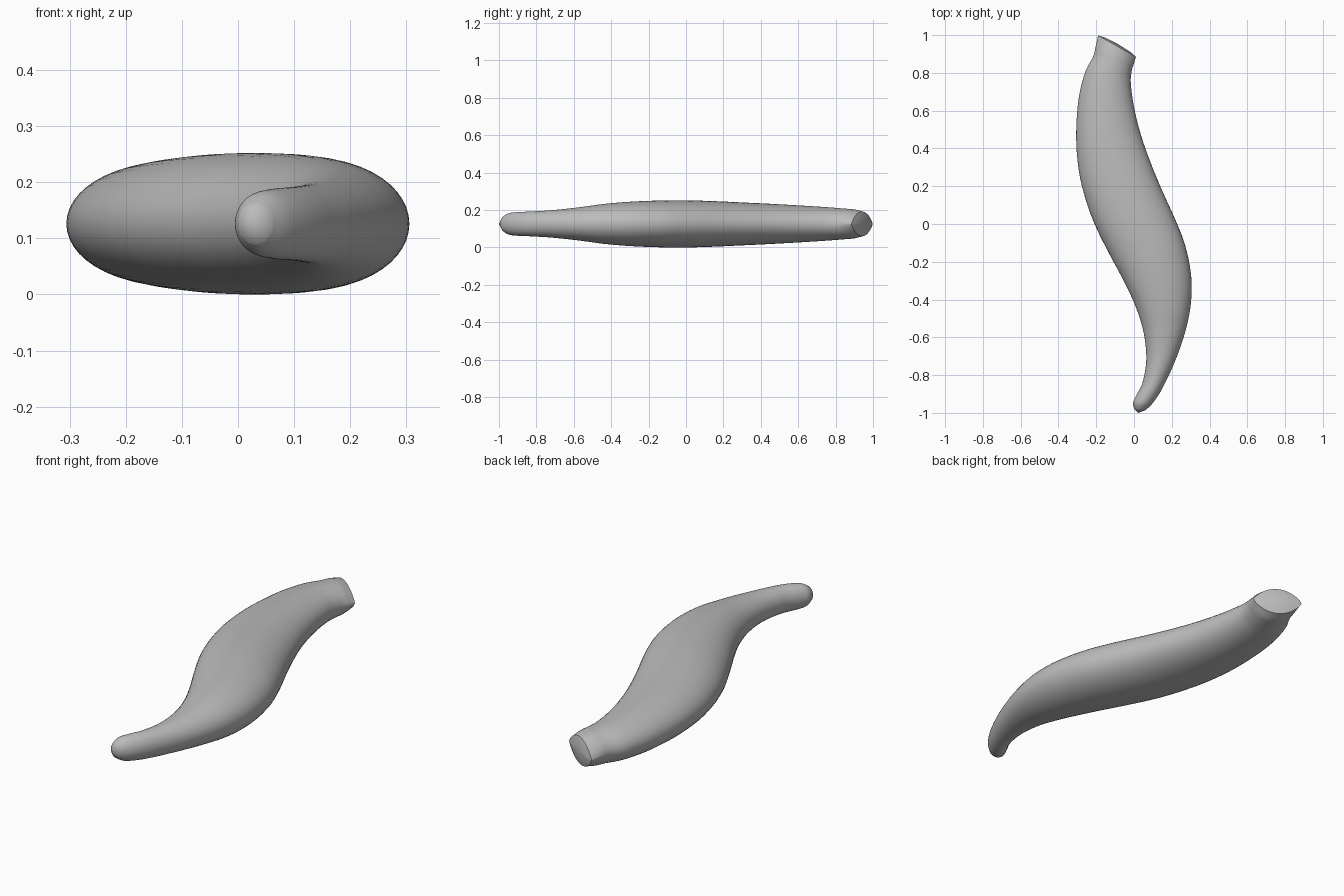
import bpy, bmesh, math
from mathutils import Vector

if "Cube" in bpy.data.objects:
    bpy.data.objects.remove(bpy.data.objects["Cube"])

SIDES, STEPS, MID_Z = 48, 5, 0.126

# Stations: left x, left y, right x, right y, half thickness, section sharpness
STATIONS = [
    (-0.190, 0.998, 0.010, 0.885, 0.066, 1.6),
    (-0.203, 0.940, 0.000, 0.850, 0.078, 1.25),
    (-0.217, 0.885, -0.012, 0.810, 0.082, 1.05),
    (-0.260, 0.800, -0.017, 0.745, 0.088, 1.0),
    (-0.295, 0.650, 0.000, 0.620, 0.097, 1.0),
    (-0.306, 0.450, 0.037, 0.470, 0.107, 1.0),
    (-0.290, 0.270, 0.090, 0.320, 0.115, 1.0),
    (-0.250, 0.110, 0.150, 0.175, 0.122, 1.0),
    (-0.200, -0.020, 0.220, 0.020, 0.126, 1.0),
    (-0.130, -0.160, 0.273, -0.120, 0.125, 1.0),
    (-0.055, -0.300, 0.303, -0.280, 0.119, 1.0),
    (0.010, -0.440, 0.300, -0.430, 0.107, 1.0),
    (0.052, -0.580, 0.270, -0.575, 0.088, 1.0),
    (0.065, -0.720, 0.220, -0.720, 0.073, 1.0),
    (0.045, -0.840, 0.168, -0.835, 0.066, 1.0),
    (0.013, -0.905, 0.130, -0.905, 0.063, 1.0),
    (-0.005, -0.945, 0.092, -0.957, 0.056, 1.0),
    (0.000, -0.978, 0.060, -0.986, 0.036, 1.0),
]


def spline(a, b, c, d, t):
    """Smooth blend from b to c."""
    return [0.5 * (2*q + (r - p)*t + (2*p - 5*q + 4*r - s)*t*t
                   + (3*q - p - 3*r + s)*t**3) for p, q, r, s in zip(a, b, c, d)]


def ring(bm, s):
    """One closed cross-section between the left and right outline points."""
    left, right = Vector((s[0], s[1], MID_Z)), Vector((s[2], s[3], MID_Z))
    mid, half = (left + right) / 2, (right - left) / 2
    verts = []
    for i in range(SIDES):
        a = 2 * math.pi * i / SIDES
        z = math.copysign(abs(math.sin(a)) ** s[5], math.sin(a)) * s[4]
        verts.append(bm.verts.new(mid + half * math.cos(a) + Vector((0, 0, z))))
    return verts


def bridge(bm, a, b):
    for i in range(SIDES):
        j = (i + 1) % SIDES
        bm.faces.new((a[i], a[j], b[j], b[i]))


def cap(bm, r, tip):
    v = bm.verts.new(tip)
    for i in range(SIDES):
        bm.faces.new((r[i], v, r[(i + 1) % SIDES]))


bm = bmesh.new()
n = len(STATIONS)
rings = []
for k in range(n - 1):
    pts = [STATIONS[min(max(k + o, 0), n - 1)] for o in (-1, 0, 1, 2)]
    for t in range(STEPS):
        rings.append(ring(bm, spline(*pts, t / STEPS)))
rings.append(ring(bm, STATIONS[-1]))
for a, b in zip(rings, rings[1:]):
    bridge(bm, a, b)

# Slightly domed lens-shaped wide end, and rounded narrow tip
dome = ring(bm, (-0.150, 0.986, -0.020, 0.912, 0.040, 1.5))
bridge(bm, dome, rings[0])
cap(bm, dome, (-0.084, 0.952, MID_Z))
cap(bm, rings[-1], (0.022, -1.0, MID_Z))
bmesh.ops.recalc_face_normals(bm, faces=bm.faces)

mesh = bpy.data.meshes.new("curved_body")
bm.to_mesh(mesh)
bm.free()
body = bpy.data.objects.new("curved_body", mesh)
bpy.context.collection.objects.link(body)
grey = bpy.data.materials.new("plain_grey")
grey.diffuse_color = (0.5, 0.5, 0.5, 1)
grey.use_nodes = True
grey.node_tree.nodes["Principled BSDF"].inputs["Base Color"].default_value = grey.diffuse_color
mesh.materials.append(grey)

bpy.context.view_layer.objects.active = body
body.select_set(True)
bpy.ops.object.shade_smooth_by_angle(angle=math.radians(40))
